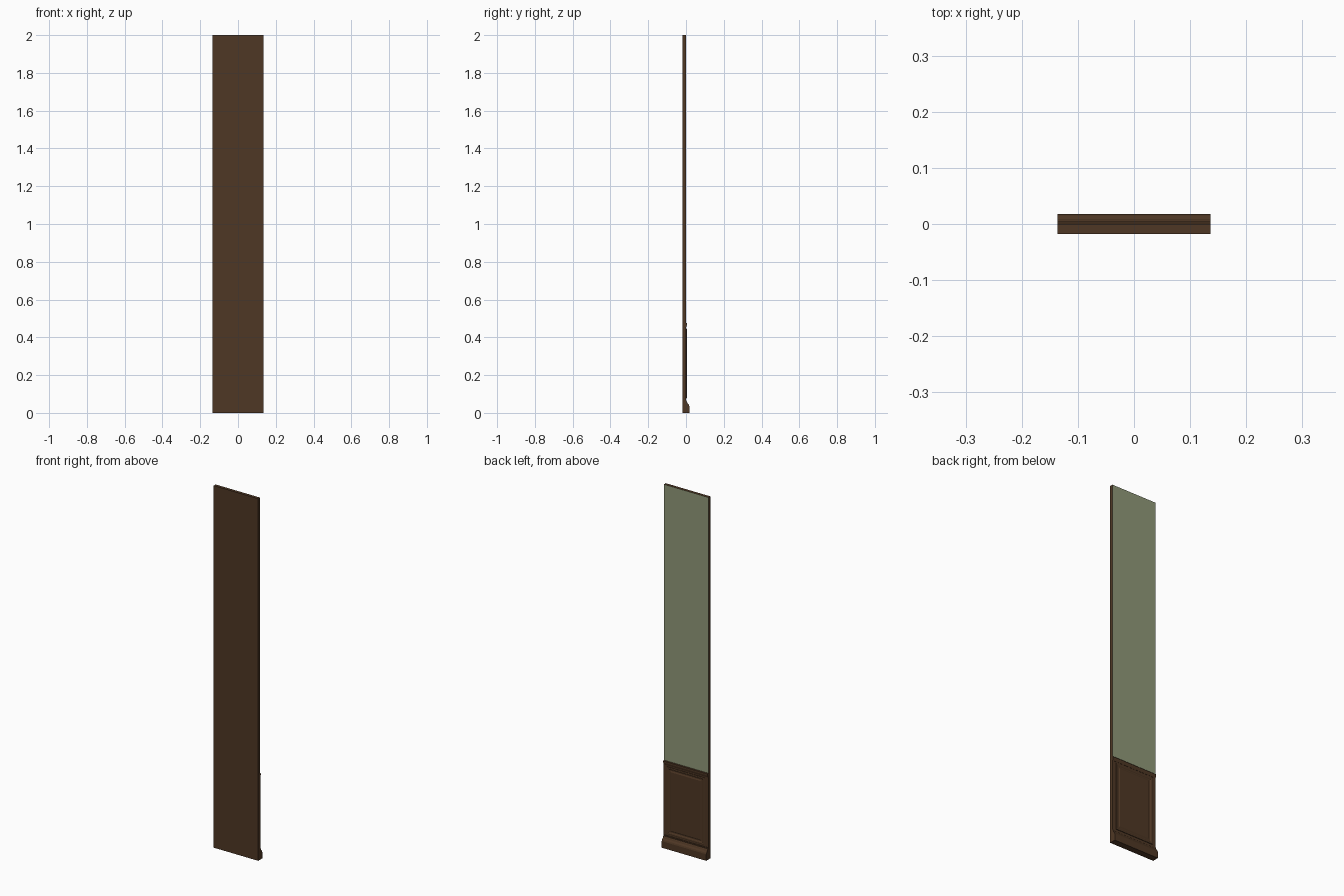
import bpy, bmesh

if "Cube" in bpy.data.objects:
    bpy.data.objects.remove(bpy.data.objects["Cube"])

W = 0.136            # half width of the wall
BACK = -0.0175       # rear face


def material(name, color):
    m = bpy.data.materials.new(name)
    m.diffuse_color = (*color, 1)
    m.use_nodes = True
    m.node_tree.nodes["Principled BSDF"].inputs["Base Color"].default_value = m.diffuse_color
    return m


wood = material("dark wood", (0.078, 0.039, 0.018))
paint = material("sage green paint", (0.28, 0.32, 0.19))


def finish(name, bm, *mats):
    bmesh.ops.recalc_face_normals(bm, faces=bm.faces)
    me = bpy.data.meshes.new(name)
    bm.to_mesh(me)
    bm.free()
    for m in mats:
        me.materials.append(m)
    ob = bpy.data.objects.new(name, me)
    bpy.context.collection.objects.link(ob)
    return ob


def extrude_profile(name, points, *mats):
    """Extrude a (y, z) outline along the wall width."""
    bm = bmesh.new()
    a = [bm.verts.new((-W, y, z)) for y, z in points]
    b = [bm.verts.new((W, y, z)) for y, z in points]
    n = len(points)
    for i in range(n):
        j = (i + 1) % n
        bm.faces.new((a[i], a[j], b[j], b[i]))
    bm.faces.new(a)
    bm.faces.new(b)
    return finish(name, bm, *mats)


# Wall board: wooden slab with painted upper front
wall = extrude_profile("wall_board", [
    (BACK, 0), (0, 0), (0, 0.47), (-0.001, 0.47), (-0.001, 2), (BACK, 2)],
    wood, paint)
for f in wall.data.polygons:
    if f.normal.y > 0.9 and f.center.z > 0.5:
        f.material_index = 1

# Skirting board with sloped, stepped top
extrude_profile("skirting_board", [
    (-0.002, 0), (0.0175, 0), (0.0175, 0.036), (0.015, 0.043),
    (0.009, 0.050), (0.006, 0.057), (0.003, 0.060), (0.003, 0.066),
    (-0.002, 0.066)], wood)

# Rail along the top of the panelling
extrude_profile("dado_rail", [
    (-0.002, 0.454), (0.001, 0.454), (0.003, 0.460), (0.0045, 0.466),
    (0.0045, 0.474), (0.002, 0.477), (-0.002, 0.477)], wood)

# Moulded frame and raised field: concentric rectangles (inset, depth)
steps = [(0, -0.001), (0, 0.003), (0.004, 0.004), (0.009, 0.003),
         (0.013, 0.0005), (0.018, 0.0005), (0.024, 0.003)]
bm = bmesh.new()
previous = None
for inset, y in steps:
    x, lo, hi = 0.114 - inset, 0.076 + inset, 0.447 - inset
    ring = [bm.verts.new((px, y, pz))
            for px, pz in ((-x, lo), (x, lo), (x, hi), (-x, hi))]
    if previous:
        for i in range(4):
            j = (i + 1) % 4
            bm.faces.new((previous[i], previous[j], ring[j], ring[i]))
    else:
        bm.faces.new(ring)
    previous = ring
bm.faces.new(previous)
finish("raised_panel", bm, wood)
